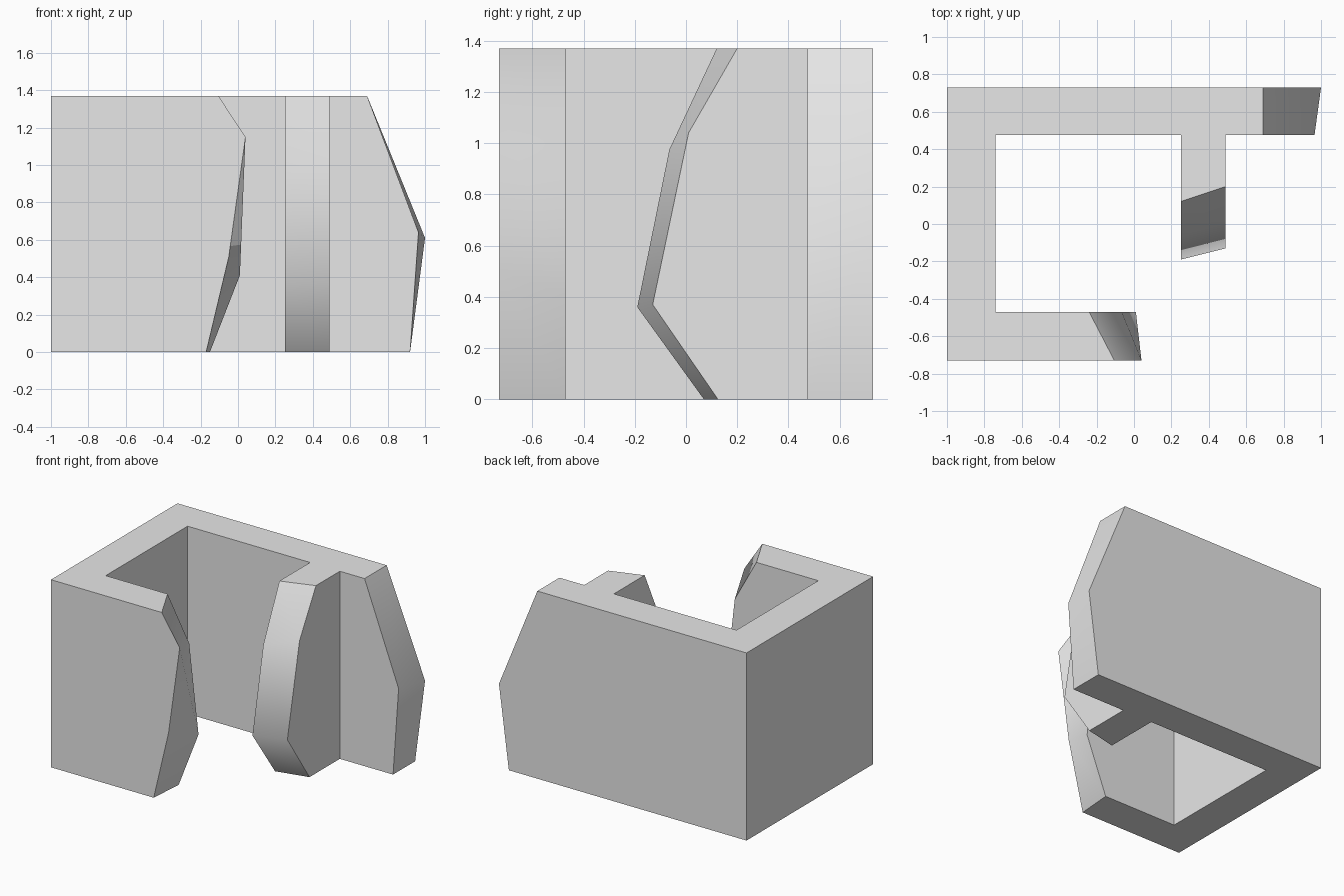
import bpy
import bmesh
from math import radians

cube = bpy.data.objects.get("Cube")
if cube:
    bpy.data.objects.remove(cube, do_unlink=True)

HEIGHT = 1.37
LEFT, RIGHT = -1.0, -0.74        # outer and inner face of the side wall
FRONT, FRONT_IN = -0.73, -0.47   # outer and inner face of the front wall
BACK, BACK_IN = 0.73, 0.475      # outer and inner face of the back wall
RIB_A, RIB_B = 0.25, 0.49        # the two faces of the rib

bm = bmesh.new()


def straight(pos):
    """Upright edge at a position along the wall, listed top to bottom."""
    return [(pos, HEIGHT), (pos, 0)]


def wall(axis, depths, starts, ends, open_end=False, open_inner=False):
    """Loft a wall section between two upright profiles; the start stays open."""
    rings = []
    for depth, start, end in zip(depths, starts, ends):
        outline = [(start, 0), (start, HEIGHT)] + end
        rings.append([bm.verts.new((u, depth, z) if axis == "x" else (depth, u, z))
                      for u, z in outline])
    a, b = rings
    n = len(a)
    for i in range(1, n):
        if open_end and 2 <= i < n - 1:
            continue
        j = (i + 1) % n
        bm.faces.new((a[i], a[j], b[j], b[i]))
    bm.faces.new(a)
    if not open_inner:
        bm.faces.new(b)


# Side wall, mitred into the front and back walls
wall("y", (LEFT, RIGHT), (FRONT, FRONT_IN),
     (straight(BACK), straight(BACK_IN)), open_end=True)

# Front wall with a twisted, bent free end
wall("x", (FRONT, FRONT_IN), (LEFT, RIGHT),
     ([(-0.105, HEIGHT), (0.04, 1.15), (-0.05, 0.505), (-0.17, 0)],
      [(-0.24, HEIGHT), (-0.065, 1.055), (0.01, 0.41), (-0.15, 0)]))

# Back wall: up to the rib, behind the rib, and the free end
back = (BACK, BACK_IN)
wall("x", back, (LEFT, RIGHT), (straight(RIB_A), straight(RIB_A)), open_end=True)
wall("x", back, (RIB_A, RIB_A), (straight(RIB_B), straight(RIB_B)),
     open_end=True, open_inner=True)
wall("x", back, (RIB_B, RIB_B),
     ([(0.69, HEIGHT), (1.0, 0.61), (0.92, 0)],
      [(0.69, HEIGHT), (0.965, 0.64), (0.92, 0)]))

# Rib standing out from the back wall, with a bent front edge
wall("y", (RIB_A, RIB_B), (BACK_IN, BACK_IN),
     ([(0.12, HEIGHT), (-0.065, 0.975), (-0.19, 0.36), (0.07, 0)],
      [(0.2, HEIGHT), (0.01, 1.04), (-0.13, 0.37), (0.125, 0)]))

# Weld the sections into one solid and clear the flat seams
bmesh.ops.remove_doubles(bm, verts=bm.verts, dist=0.001)
bmesh.ops.recalc_face_normals(bm, faces=bm.faces)
bmesh.ops.dissolve_limit(bm, angle_limit=radians(0.5),
                         verts=bm.verts, edges=bm.edges)

mesh = bpy.data.meshes.new("broken_walls")
bm.to_mesh(mesh)
bm.free()
walls = bpy.data.objects.new("broken_walls", mesh)
bpy.context.collection.objects.link(walls)

# Plain grey surface
grey = bpy.data.materials.new("light_grey")
grey.use_nodes = True
color = (0.8, 0.8, 0.8, 1)
grey.diffuse_color = color
grey.node_tree.nodes["Principled BSDF"].inputs["Base Color"].default_value = color
mesh.materials.append(grey)

# Soft bends along the broken ends, sharp corners elsewhere
bpy.ops.object.select_all(action="DESELECT")
walls.select_set(True)
bpy.context.view_layer.objects.active = walls
bpy.ops.object.shade_smooth_by_angle(angle=radians(50))
